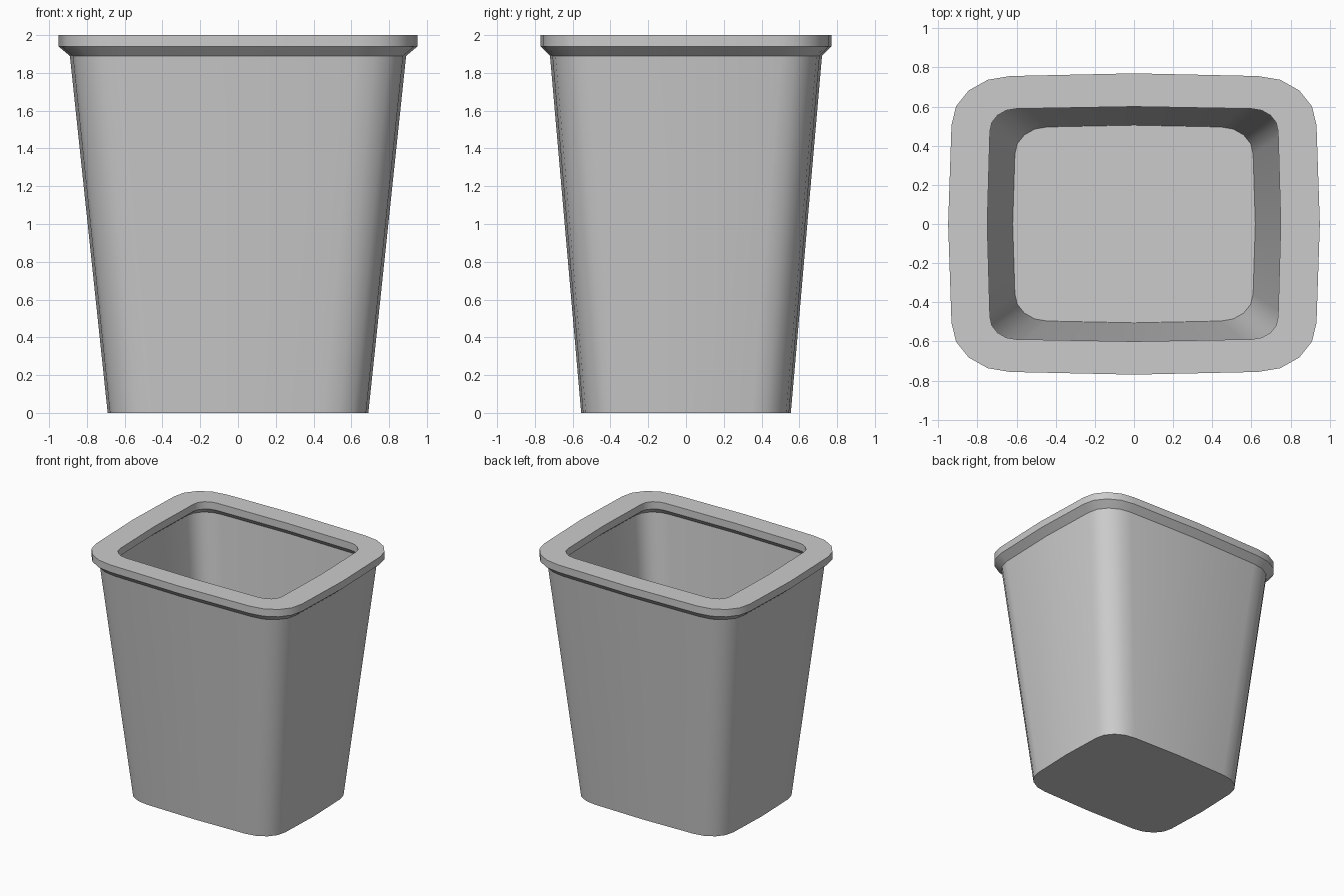
import bpy, bmesh
from math import cos, sin, radians

if "Cube" in bpy.data.objects:
    bpy.data.objects.remove(bpy.data.objects["Cube"])


def ring(bm, hx, hy, c, z):
    """Rounded rectangle with slightly bowed sides; c is the corner size."""
    ex, ey = hx * 0.982, hy * 0.982
    cx, cy = c, c * 0.84
    quarter = [(hx, 0)]
    for i in range(5):
        a = radians(22.5 * i)
        quarter.append((ex - cx + cx * cos(a), ey - cy + cy * sin(a)))
    quarter.append((0, hy))
    pts = quarter[:-1]
    pts += [(-x, y) for x, y in reversed(quarter[1:])]
    pts += [(-x, -y) for x, y in quarter[:-1]]
    pts += [(x, -y) for x, y in reversed(quarter[1:])]
    return [bm.verts.new((x, y, z)) for x, y in pts]


# Wall profile from outer base, over the rim, down to the inner floor:
# half width, half depth, corner size, height
profile = [
    (0.69, 0.555, 0.23, 0.0),
    (0.89, 0.72, 0.25, 1.89),
    (0.95, 0.77, 0.30, 1.94),
    (0.95, 0.77, 0.30, 2.0),
    (0.75, 0.60, 0.135, 2.0),
    (0.75, 0.60, 0.135, 1.94),
    (0.81, 0.65, 0.19, 1.89),
    (0.62, 0.505, 0.165, 0.06),
]

# Bin body
bm = bmesh.new()
rings = [ring(bm, *p) for p in profile]
for low, high in zip(rings, rings[1:]):
    n = len(low)
    for i in range(n):
        j = (i + 1) % n
        bm.faces.new((low[i], low[j], high[j], high[i]))
bm.faces.new(rings[0][::-1])   # underside
bm.faces.new(rings[-1])        # inner floor
bmesh.ops.recalc_face_normals(bm, faces=bm.faces)

mesh = bpy.data.meshes.new("waste_bin")
bm.to_mesh(mesh)
bm.free()
waste_bin = bpy.data.objects.new("waste_bin", mesh)
bpy.context.collection.objects.link(waste_bin)
bpy.context.view_layer.objects.active = waste_bin
waste_bin.select_set(True)
bpy.ops.object.shade_smooth_by_angle(angle=radians(30))
